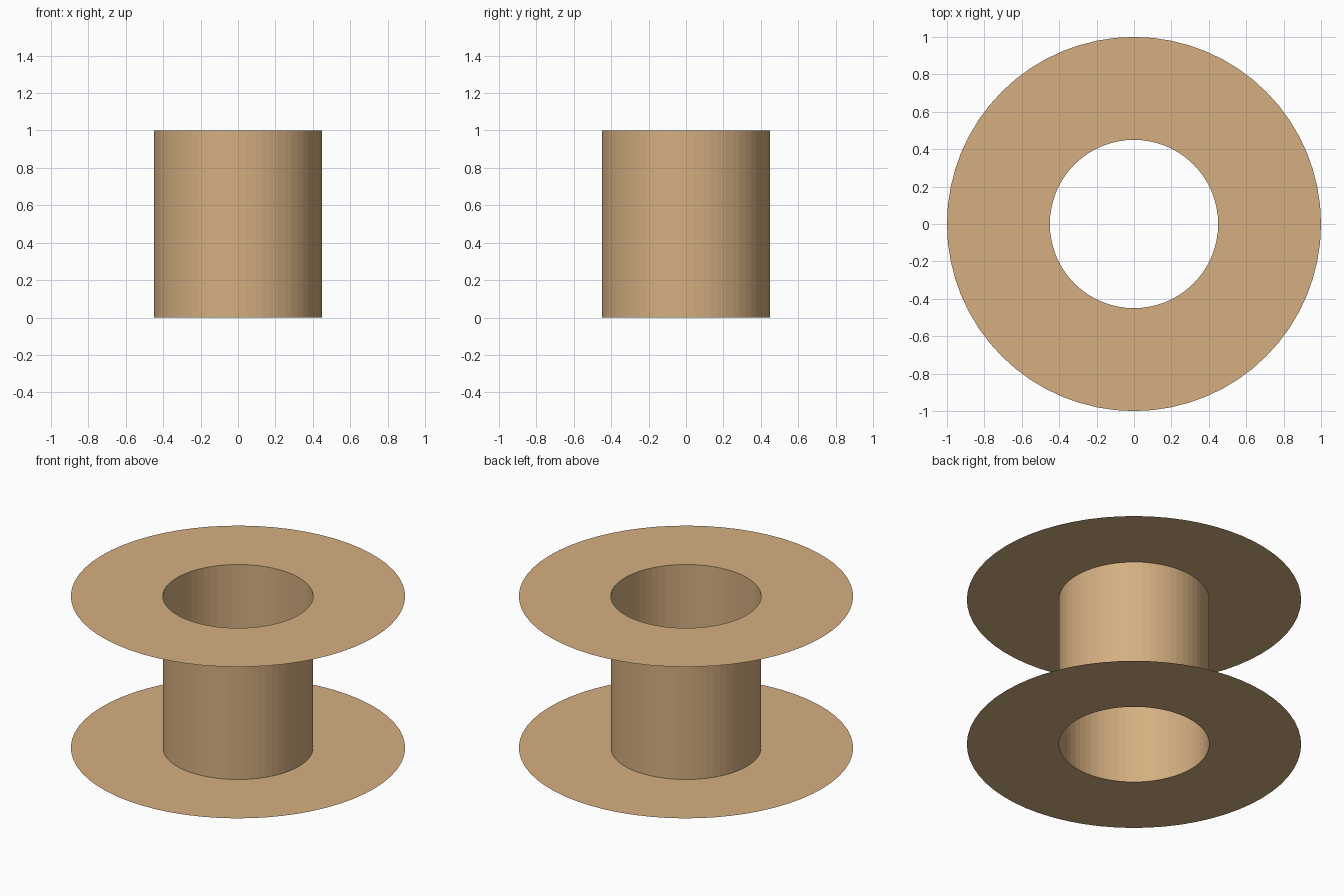
import bpy, bmesh
from math import cos, sin, tau

if "Cube" in bpy.data.objects:
    bpy.data.objects.remove(bpy.data.objects["Cube"])

SEGMENTS = 64
HUB_R, RIM_R, HEIGHT = 0.45, 1.0, 1.0

wood = bpy.data.materials.new("tan_wood")
wood.diffuse_color = (0.67, 0.43, 0.22, 1)
wood.use_nodes = True
wood.node_tree.nodes["Principled BSDF"].inputs["Base Color"].default_value = wood.diffuse_color


def ring_surface(name, start, end):
    """Revolve the line between two (radius, z) points around the z axis."""
    bm = bmesh.new()
    loops = [[bm.verts.new((r * cos(tau * i / SEGMENTS), r * sin(tau * i / SEGMENTS), z))
              for i in range(SEGMENTS)] for r, z in (start, end)]
    for i in range(SEGMENTS):
        j = (i + 1) % SEGMENTS
        bm.faces.new((loops[0][i], loops[0][j], loops[1][j], loops[1][i]))
    mesh = bpy.data.meshes.new(name)
    bm.to_mesh(mesh)
    bm.free()
    mesh.materials.append(wood)
    obj = bpy.data.objects.new(name, mesh)
    bpy.context.collection.objects.link(obj)
    return obj


# Open tube in the middle, normals outward
ring_surface("hub_tube", (HUB_R, 0), (HUB_R, HEIGHT))

# Paper-thin flanges: bottom faces down, top faces up
ring_surface("bottom_flange", (HUB_R, 0), (RIM_R, 0))
ring_surface("top_flange", (RIM_R, HEIGHT), (HUB_R, HEIGHT))
